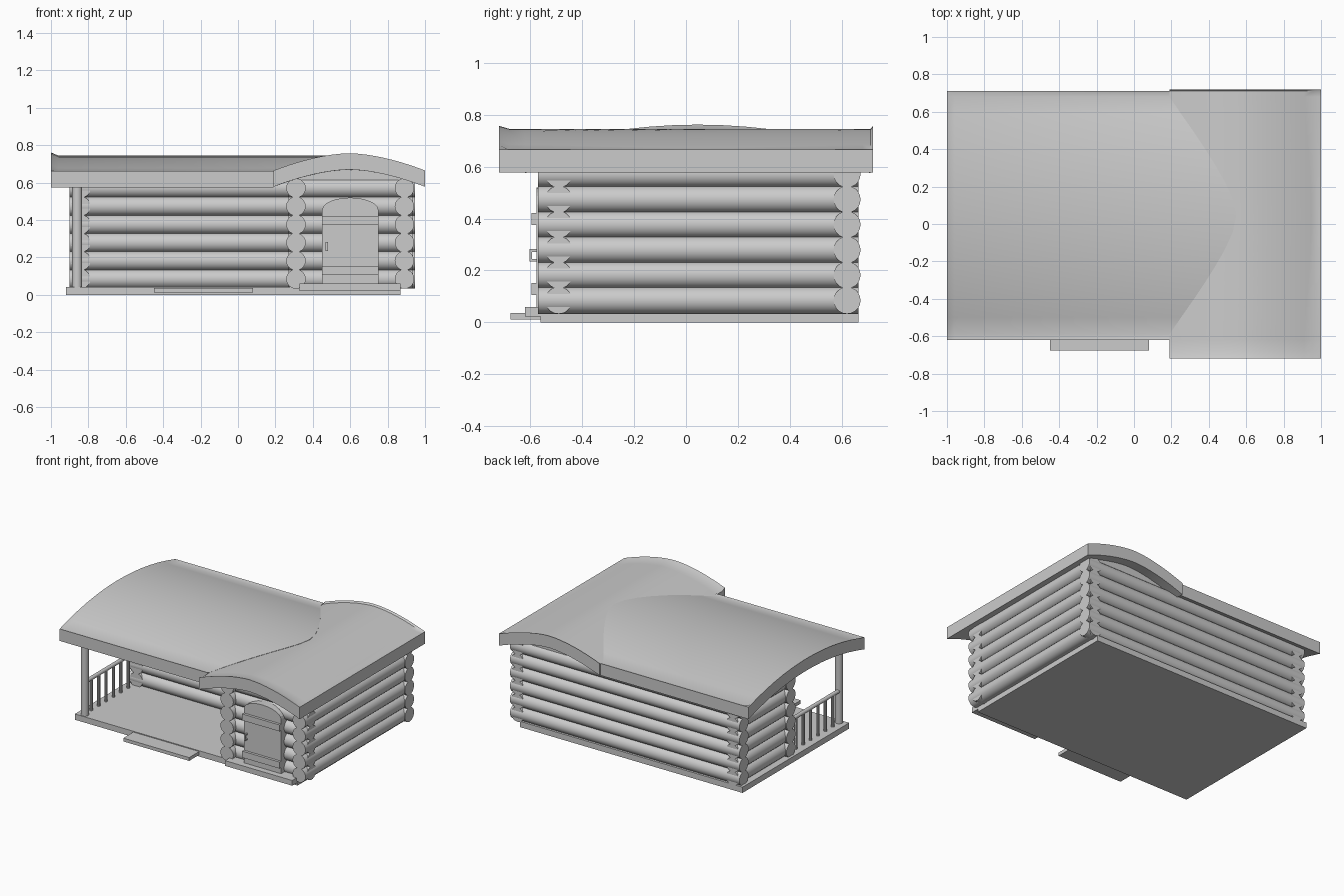
import bpy, bmesh, math
from mathutils import Vector

if "Cube" in bpy.data.objects:
    bpy.data.objects.remove(bpy.data.objects["Cube"])


def make(name, verts, faces, smooth=False):
    me = bpy.data.meshes.new(name)
    me.from_pydata(verts, [], faces)
    bm = bmesh.new()
    bm.from_mesh(me)
    bmesh.ops.recalc_face_normals(bm, faces=bm.faces[:])
    bm.to_mesh(me)
    bm.free()
    ob = bpy.data.objects.new(name, me)
    bpy.context.collection.objects.link(ob)
    if smooth:
        bpy.ops.object.select_all(action='DESELECT')
        ob.select_set(True)
        bpy.context.view_layer.objects.active = ob
        bpy.ops.object.shade_smooth_by_angle(angle=math.radians(35))
    return ob


def box(name, x0, x1, y0, y1, z0, z1):
    v = [(x, y, z) for x in (x0, x1) for y in (y0, y1) for z in (z0, z1)]
    return make(name, v, [(0, 1, 3, 2), (4, 6, 7, 5), (0, 4, 5, 1),
                          (2, 3, 7, 6), (0, 2, 6, 4), (1, 5, 7, 3)])


def rod(name, a, b, r, n=20):
    a, b = Vector(a), Vector(b)
    q = (b - a).to_track_quat('Z', 'Y')
    ring = [q @ Vector((r * math.cos(2 * math.pi * i / n), r * math.sin(2 * math.pi * i / n), 0))
            for i in range(n)]
    v = [a + p for p in ring] + [b + p for p in ring]
    f = [(i, (i + 1) % n, n + (i + 1) % n, n + i) for i in range(n)]
    return make(name, v, f + [tuple(range(n)), tuple(range(n, 2 * n))], True)


def prism(name, pts, axis, d0, d1):
    # extrude an outline (u, z) along y or x
    n = len(pts)
    v = [((u, d, z) if axis == 'y' else (d, u, z)) for d in (d0, d1) for u, z in pts]
    f = [(i, (i + 1) % n, n + (i + 1) % n, n + i) for i in range(n)]
    return make(name, v, f + [tuple(range(n)), tuple(range(n, 2 * n))])


def shell(name, rows):
    # closed slab from a grid of (x, y, top z, bottom z)
    R, C = len(rows), len(rows[0])
    flat = [p for r in rows for p in r]
    N = R * C
    v = [(p[0], p[1], p[2]) for p in flat] + [(p[0], p[1], p[3]) for p in flat]
    f = []
    for i in range(R - 1):
        for j in range(C - 1):
            a, b, c, d = i * C + j, i * C + j + 1, (i + 1) * C + j + 1, (i + 1) * C + j
            f += [(a, b, c, d), (a + N, d + N, c + N, b + N)]
    edge = ([j for j in range(C)] + [i * C + C - 1 for i in range(1, R)]
            + [(R - 1) * C + j for j in range(C - 2, -1, -1)] + [i * C for i in range(R - 2, 0, -1)])
    for k, a in enumerate(edge):
        b = edge[(k + 1) % len(edge)]
        f.append((a, b, b + N, a + N))
    return make(name, v, f, True)


# Roof profiles: main arch across y, wing arch across x
def main_z(y):
    return 0.7615 - 0.1 * ((y - 0.045) / 0.665) ** 2


def wing_z(x):
    return 0.757 - 0.092 * abs((x - 0.595) / 0.405) ** 1.7


def valley(y):
    drop = max(0, 0.745 - (main_z(y) - 0.019))
    return max(0.19, 0.595 - 0.405 * min(1, drop / 0.092) ** (1 / 1.7))


THICK = 0.087
SEG = 14
ys = [-0.62, -0.59] + [-0.59 + 1.27 * i / SEG for i in range(1, SEG + 1)] + [0.71]

rows = []
for k, y in enumerate(ys):
    z = main_z(y)
    dip = 0 if k in (0, len(ys) - 1) else 0.017
    xe = valley(y)
    rows.append([(-1, y, z, z - THICK), (-0.96, y, z - dip, z - THICK), (xe, y, z - dip, z - THICK)])
shell("main_roof", rows)

rows = []
for y in [-0.72, -0.68] + ys + [0.72]:
    xs = valley(y) if -0.62 <= y <= 0.71 else 0.19
    dip = 0 if abs(y) > 0.715 else 0.012
    row = []
    for i in range(19):
        x = xs + (1 - xs) * i / 18
        z = wing_z(x)
        row.append((x, y, z - (dip if i < 18 else 0), z - THICK))
    rows.append(row)
shell("wing_roof", rows)

# Floor slab and steps
box("floor_slab", -0.92, 0.87, -0.56, 0.665, 0, 0.042)
box("porch_step", -0.45, 0.08, -0.675, -0.55, 0.012, 0.036)
box("door_step", 0.33, 0.87, -0.62, -0.5, 0.022, 0.06)

# Log walls
R = 0.052
for i in range(6):
    z = 0.085 + 0.0972 * i
    rod("back_log", (-0.9, 0.62, z), (0.945, 0.62, z), R)
    rod("right_log", (0.89, -0.57, z), (0.89, 0.665, z), R)
    rod("inner_log", (0.31, -0.57, z), (0.31, 0.1, z), R)
    rod("porch_wall_log", (-0.9, 0.08, z), (0.33, 0.08, z), R)
    rod("left_log", (-0.84, 0.03, z), (-0.84, 0.665, z), R)
    rod("front_log", (0.27, -0.49, z), (0.935, -0.49, z), R)
rod("porch_wall_top_log", (-0.88, 0.08, 0.66), (0.33, 0.08, 0.66), R)

# Gable infill between the logs and the roof
arch = [(0.31 + 0.58 * i / 12, wing_z(0.31 + 0.58 * i / 12) - 0.05) for i in range(13)]
outline = [(0.31, 0.56)] + arch + [(0.89, 0.56)]
prism("front_gable", outline, 'y', -0.52, -0.46)
prism("back_gable", outline, 'y', 0.6, 0.65)
side = [(0.06 + 0.56 * i / 8, main_z(0.06 + 0.56 * i / 8) - 0.05) for i in range(9)]
prism("left_gable", [(0.06, 0.56)] + side + [(0.62, 0.56)], 'x', -0.87, -0.81)

# Arched door with straps and handle
top = [(0.6 + 0.15 * math.cos(a), 0.455 + 0.065 * math.sin(a))
       for a in (math.pi * i / 12 for i in range(13))]
prism("door", [(0.45, 0.058), (0.75, 0.058)] + top, 'y', -0.576, -0.48)
for z0 in (0.105, 0.375):
    box("door_strap", 0.449, 0.751, -0.595, -0.57, z0, z0 + 0.047)
box("handle_grip", 0.468, 0.48, -0.602, -0.592, 0.235, 0.282)
for z0 in (0.235, 0.272):
    box("handle_mount", 0.468, 0.48, -0.594, -0.574, z0, z0 + 0.01)

# Porch post and side railing
rod("porch_post", (-0.86, -0.53, 0.04), (-0.86, -0.53, 0.62), 0.027, 16)
rod("hand_rail", (-0.865, -0.53, 0.275), (-0.865, 0.06, 0.275), 0.014, 12)
for i in range(6):
    y = -0.45 + 0.085 * i
    rod("baluster", (-0.865, y, 0.04), (-0.865, y, 0.275), 0.011, 10)
